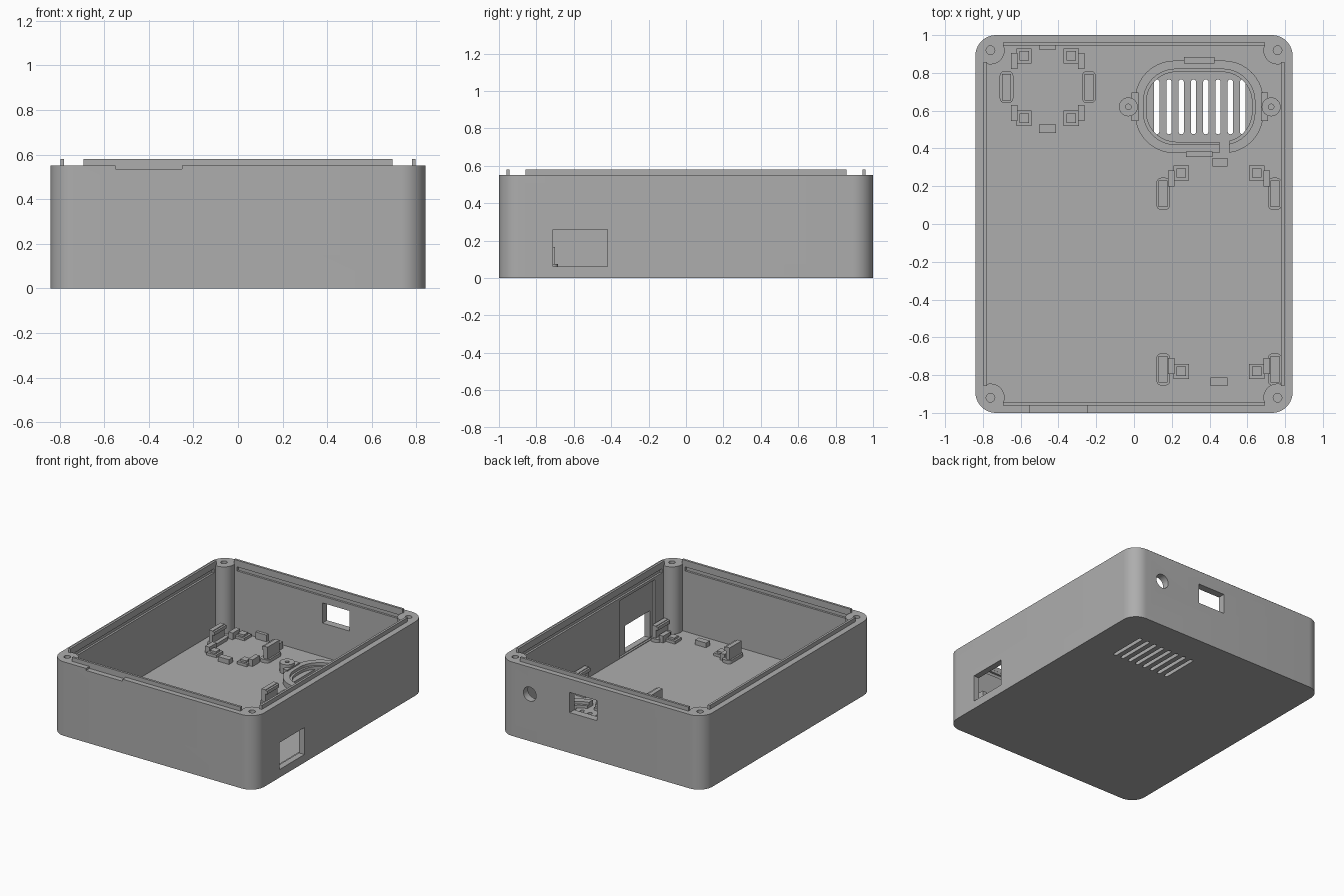
import bpy, bmesh
from math import cos, sin, pi, radians

cube = bpy.data.objects.get("Cube")
if cube:
    bpy.data.objects.remove(cube, do_unlink=True)

grey = bpy.data.materials.new("plain grey plastic")
grey.use_nodes = True
colour = (0.42, 0.42, 0.42, 1)
grey.diffuse_color = colour
grey.node_tree.nodes["Principled BSDF"].inputs["Base Color"].default_value = colour

FLOOR = 0.05
RIM = 0.55


def prism(name, points, z0, z1):
    """Extrude a plan outline from z0 to z1."""
    bm = bmesh.new()
    face = bm.faces.new([bm.verts.new((x, y, z0)) for x, y in points])
    top = bmesh.ops.extrude_face_region(bm, geom=[face])["geom"]
    verts = [v for v in top if isinstance(v, bmesh.types.BMVert)]
    bmesh.ops.translate(bm, verts=verts, vec=(0, 0, z1 - z0))
    bmesh.ops.recalc_face_normals(bm, faces=bm.faces)
    mesh = bpy.data.meshes.new(name)
    bm.to_mesh(mesh)
    bm.free()
    mesh.materials.append(grey)
    obj = bpy.data.objects.new(name, mesh)
    bpy.context.collection.objects.link(obj)
    return obj


def rounded(cx, cy, hx, hy, r, steps=8):
    """Outline of a rounded rectangle given half sizes."""
    pts = []
    for k, (sx, sy) in enumerate([(1, 1), (-1, 1), (-1, -1), (1, -1)]):
        for i in range(steps + 1):
            a = (k + i / steps) * pi / 2
            pts.append((cx + sx * (hx - r) + r * cos(a), cy + sy * (hy - r) + r * sin(a)))
    return pts


def circle(cx, cy, r, n=24):
    return [(cx + r * cos(2 * pi * i / n), cy + r * sin(2 * pi * i / n)) for i in range(n)]


def box(name, cx, cy, w, d, z0, z1):
    x, y = w / 2, d / 2
    pts = [(cx - x, cy - y), (cx + x, cy - y), (cx + x, cy + y), (cx - x, cy + y)]
    return prism(name, pts, z0, z1)


def cut(target, cutter):
    cutter.hide_render = True
    mod = target.modifiers.new("cut", "BOOLEAN")
    mod.operation = "DIFFERENCE"
    mod.solver = "EXACT"
    mod.object = cutter
    bpy.context.view_layer.objects.active = target
    bpy.ops.object.modifier_apply(modifier=mod.name)
    bpy.data.objects.remove(cutter, do_unlink=True)


# Case shell; the cavity outline bulges inward round the screw bosses
shell = prism("case_shell", rounded(0, 0, 0.84, 1, 0.11, 12), 0, RIM)
boss_arc = [(0.76 + 0.075 * cos(a), 0.92 + 0.075 * sin(a))
            for a in [radians(-74.5 - 125 * i / 12) for i in range(13)]]
cavity = []
for sx, sy in [(1, 1), (-1, 1), (-1, -1), (1, -1)]:
    arc = [(sx * x, sy * y) for x, y in boss_arc]
    cavity += arc if sx * sy > 0 else arc[::-1]
cut(shell, prism("cavity", cavity, FLOOR, 0.7))

# Snap grooves inside the walls, and screw holes
for s in (-1, 1):
    cut(shell, box("groove", s * 0.78, 0, 0.03, 1.66, 0.5, 0.53))
    cut(shell, box("groove", 0, s * 0.945, 1.34, 0.03, 0.5, 0.53))
    for t in (-1, 1):
        cut(shell, prism("screw_hole", circle(s * 0.76, t * 0.92, 0.023, 16), 0.3, 0.7))

# Side window with thinned wall, back socket, round hole, pry notch
cut(shell, box("wall_recess", 0.78, -0.54, 0.03, 0.42, FLOOR + 0.005, 0.48))
cut(shell, box("side_window", 0.82, -0.565, 0.2, 0.29, 0.06, 0.26))
cut(shell, box("back_socket", 0.145, 0.98, 0.225, 0.2, 0.3, 0.45))
bore = prism("round_hole", circle(0, 0, 0.053), -0.1, 0.1)
bore.rotation_euler.x = pi / 2
bore.location = (0.585, 0.98, 0.35)
cut(shell, bore)
cut(shell, box("pry_notch", -0.4, -1, 0.3, 0.08, 0.535, 0.7))

# Speaker grille slots
for i in range(8):
    cut(shell, prism("slot", rounded(0.12 + 0.065 * i, 0.62, 0.014, 0.145, 0.0135, 4), -0.1, 0.2))

# Lips on the rim
for s, side in ((-1, "right"), (1, "left")):
    box(side + "_lip", s * 0.7875, 0, 0.017, 1.715, RIM - 0.003, 0.58)
for s, side in ((-1, "front"), (1, "back")):
    box(side + "_lip", 0, s * 0.9525, 1.385, 0.017, RIM - 0.003, 0.58)

# Speaker ring with wire gap
ring = prism("speaker_ring", rounded(0.345, 0.62, 0.34, 0.245, 0.21, 10), FLOOR - 0.002, 0.09)
cut(ring, prism("ring_inside", rounded(0.345, 0.62, 0.295, 0.2, 0.17, 10), 0, 0.2))
cut(ring, box("wire_gap", 0.478, 0.41, 0.05, 0.12, 0, 0.2))
ledge = prism("speaker_ledge", rounded(0.345, 0.62, 0.3, 0.205, 0.175, 10), FLOOR - 0.002, 0.07)
cut(ledge, prism("ledge_inside", rounded(0.345, 0.62, 0.28, 0.185, 0.16, 10), 0, 0.2))
cut(ledge, box("wire_gap", 0.478, 0.42, 0.05, 0.12, 0, 0.2))

# Speaker screw posts, braces and locating tabs
for s, side in ((-1, "right"), (1, "left")):
    cx = 0.348 + s * 0.378
    post = prism(side + "_speaker_post", circle(cx, 0.62, 0.05), FLOOR - 0.002, 0.12)
    cut(post, prism("post_hole", circle(cx, 0.62, 0.015, 12), 0.06, 0.2))
    box(side + "_post_brace", cx - s * 0.035, 0.62, 0.035, 0.15, FLOOR - 0.002, 0.1)
box("speaker_tab_back", 0.345, 0.867, 0.16, 0.032, FLOOR - 0.002, 0.1)
box("speaker_tab_front", 0.345, 0.37, 0.14, 0.03, FLOOR - 0.002, 0.1)


def board_hook(name, cx, cy, inward):
    """Clip with rounded foot, upright and overhanging catch."""
    prism(name + "_foot", rounded(cx, cy, 0.036, 0.085, 0.025, 4), FLOOR - 0.002, 0.075)
    box(name + "_upright", cx - inward * 0.008, cy, 0.032, 0.14, 0.07, 0.165)
    box(name + "_catch", cx + inward * 0.012, cy, 0.022, 0.14, 0.135, 0.16)


def corner_rest(name, cx, cy, side, lean):
    """Square pad with a pin and an outer upright stop."""
    box(name + "_pad", cx, cy, 0.08, 0.08, FLOOR - 0.002, 0.07)
    box(name + "_pin", cx, cy, 0.05, 0.05, 0.06, 0.085)
    box(name + "_stop", cx + side * 0.052, cy + lean * 0.028, 0.035, 0.085, FLOOR - 0.002, 0.1)


# Small board mount at the back right
for s, side in ((-1, "right"), (1, "left")):
    board_hook("small_board_" + side + "_hook", -0.457 + s * 0.218, 0.725, -s)
    for t, end in ((-1, "front"), (1, "back")):
        corner_rest("small_board_" + side + "_" + end, -0.457 + s * 0.125, 0.725 + t * 0.165, s, -t)
box("small_board_back_stop", -0.457, 0.935, 0.09, 0.025, FLOOR - 0.002, 0.1)
box("small_board_front_stop", -0.457, 0.505, 0.09, 0.045, FLOOR - 0.002, 0.085)

# Long board mount along the left side
for s, side in ((-1, "right"), (1, "left")):
    for t, end in ((-1, "front"), (1, "back")):
        name = "long_board_" + side + "_" + end
        board_hook(name + "_hook", 0.45 + s * 0.295, -0.305 + t * 0.465, -s)
        corner_rest(name, 0.45 + s * 0.2, -0.255 + t * 0.525, s, -t)
box("long_board_back_stop", 0.455, 0.327, 0.08, 0.045, FLOOR - 0.002, 0.085)
box("long_board_front_stop", 0.45, -0.835, 0.09, 0.045, FLOOR - 0.002, 0.085)

# Smooth curved sides, keep hard edges
for obj in bpy.context.collection.objects:
    if obj.type == "MESH" and grey.name in obj.data.materials:
        bpy.ops.object.select_all(action="DESELECT")
        obj.select_set(True)
        bpy.context.view_layer.objects.active = obj
        bpy.ops.object.shade_smooth_by_angle(angle=radians(30))
